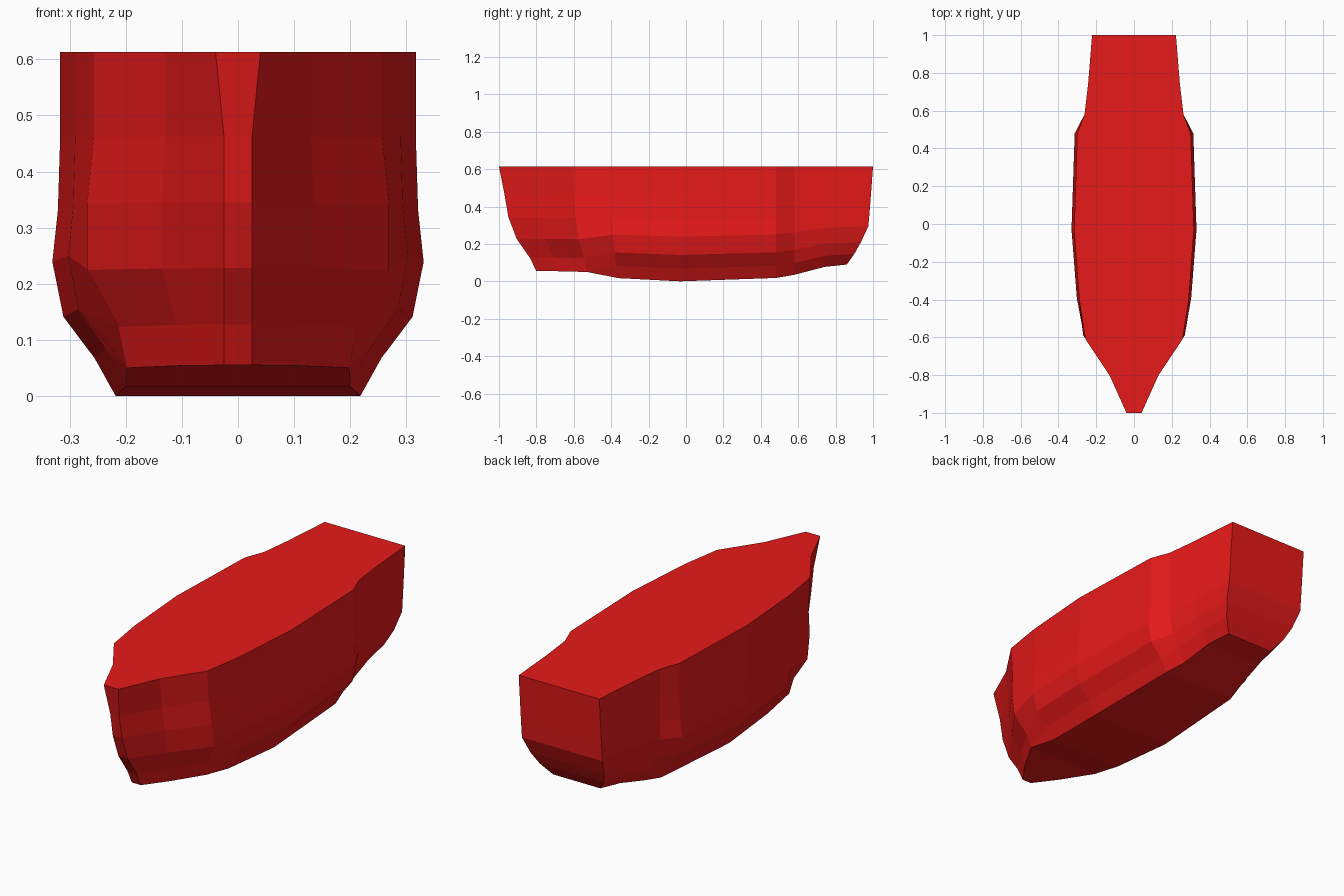
import bpy, bmesh

if "Cube" in bpy.data.objects:
    bpy.data.objects.remove(bpy.data.objects["Cube"])

TOP = 0.613

# Section shapes, deck row to keel row: flare (keel width 0, deck width 1), height, lean (deck y 0, keel y 1)
HEIGHT = [1, .75, .54, .39, .23, .11, 0]
LEAN = [0, .07, .13, .18, .46, .71, 1]
BOW = ([1, 1, 1.2, 1.2, .25, 0, 0], [1, .73, .52, .31, .13, 0, 0], [0, .15, .25, .47, .82, 1, 1])
MID = ([1, 1, 1.04, 1.14, .94, .38, 0], HEIGHT, LEAN)
STERN = ([1, 1, 1, 1, .8, .5, 0], HEIGHT, LEAN)

# Stations: shape, deck y, keel y, deck half width, keel half width, keel height
stations = [
    (BOW, -1, -.8, .04, .025, .055),
    (BOW, -.8, -.69, .13, .105, .054),
    (BOW, -.61, -.53, .257, .198, .05),
    (MID, -.4, -.36, .29, .2, .017),
    (MID, -.03, -.03, .317, .218, 0),
    (MID, .48, .48, .3, .2, .018),
    (STERN, .58, .58, .262, .175, .035),
    (STERN, .74, .74, .243, .155, .077),
    (STERN, 1, .86, .222, .13, .09),
]

bm = bmesh.new()
rings = []
for (flare, height, lean), yd, yk, wd, wk, zk in stations:
    right = []
    for f, h, s in zip(flare, height, lean):
        x = wk + (wd - wk) * f
        if yd == -1 and h < 1:
            x = wk  # the stem stays narrow below the deck
        right.append((x, yd + (yk - yd) * s, zk + (TOP - zk) * h))
    left = [(-x, y, z) for x, y, z in reversed(right)]
    rings.append([bm.verts.new(p) for p in right + left])

# Skin, deck and bottom between stations
n = len(rings[0])
for a, b in zip(rings, rings[1:]):
    for i in range(n):
        j = (i + 1) % n
        bm.faces.new((a[i], a[j], b[j], b[i]))

# Bow strip and transom
for r in (rings[0], rings[-1]):
    for i in range(n // 2 - 1):
        bm.faces.new((r[i], r[i + 1], r[n - 2 - i], r[n - 1 - i]))

bmesh.ops.remove_doubles(bm, verts=bm.verts[:], dist=0.0005)
bmesh.ops.recalc_face_normals(bm, faces=bm.faces[:])
mesh = bpy.data.meshes.new("boat_hull")
bm.to_mesh(mesh)
bm.free()
hull = bpy.data.objects.new("boat_hull", mesh)
bpy.context.collection.objects.link(hull)

# Red paint
paint = bpy.data.materials.new("red_paint")
paint.diffuse_color = (0.8, 0.01, 0.01, 1)
paint.use_nodes = True
paint.node_tree.nodes["Principled BSDF"].inputs["Base Color"].default_value = paint.diffuse_color
mesh.materials.append(paint)
